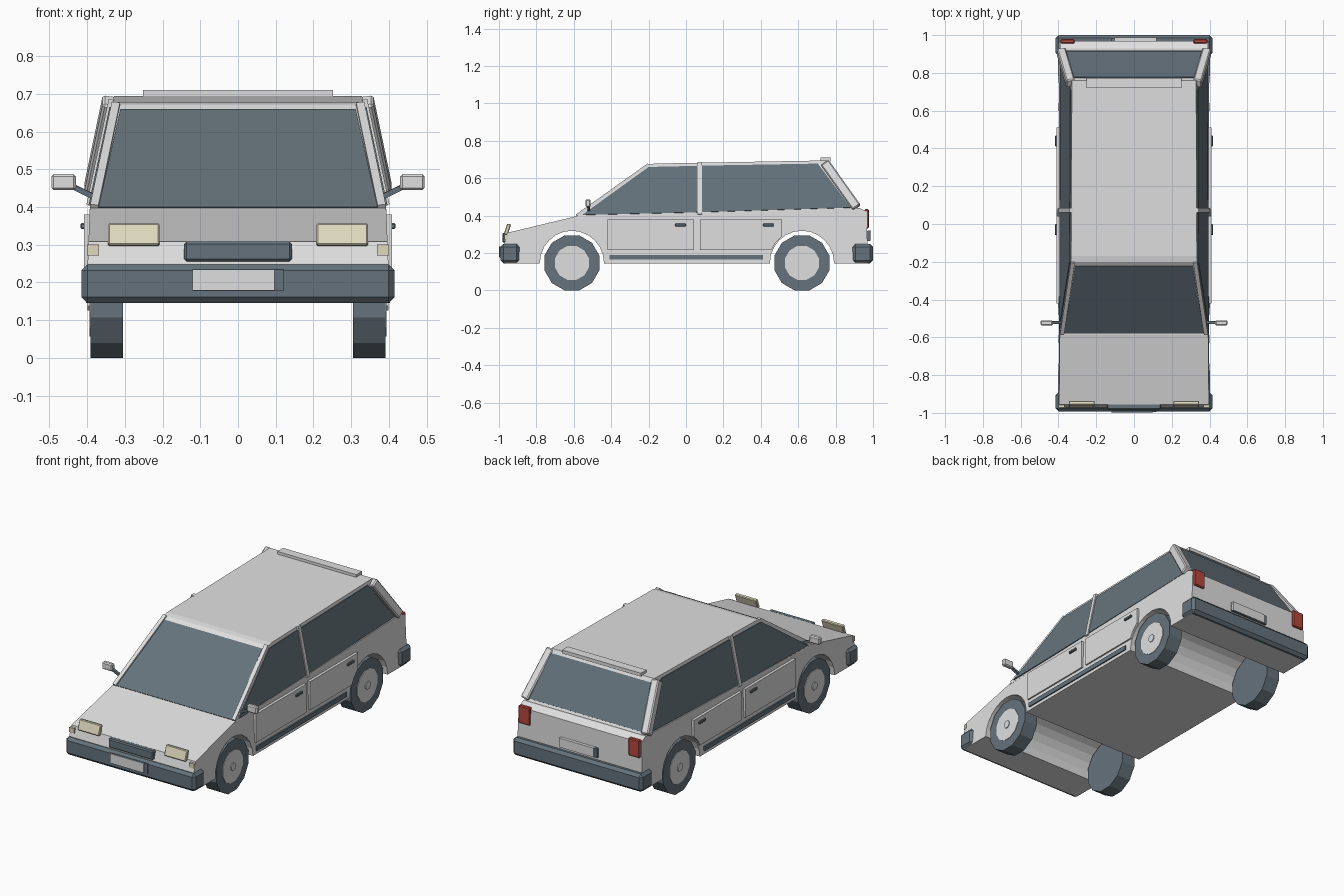
import bpy, bmesh, math
from mathutils import Vector, Matrix

cube = bpy.data.objects.get("Cube")
if cube:
    bpy.data.objects.remove(cube, do_unlink=True)


def material(name, r, g, b):
    m = bpy.data.materials.new(name)
    m.use_nodes = True
    m.diffuse_color = (r, g, b, 1)
    m.node_tree.nodes["Principled BSDF"].inputs["Base Color"].default_value = (r, g, b, 1)
    return m


PAINT = material("pale grey paint", 0.74, 0.74, 0.74)
SLATE = material("slate glass and rubber", 0.13, 0.17, 0.2)
LAMP = material("cream lamp", 0.74, 0.7, 0.52)
RED = material("red lamp", 0.47, 0.065, 0.05)


def finish(name, bm, mat, bevel=0):
    if bevel:
        bmesh.ops.bevel(bm, geom=bm.edges[:], offset=bevel, segments=1, affect='EDGES')
    bmesh.ops.recalc_face_normals(bm, faces=bm.faces[:])
    me = bpy.data.meshes.new(name)
    bm.to_mesh(me)
    bm.free()
    me.materials.append(mat)
    ob = bpy.data.objects.new(name, me)
    bpy.context.collection.objects.link(ob)
    return ob


def skin(name, ring_a, ring_b, mat, bevel=0):
    """Solid between two matching polygons."""
    bm = bmesh.new()
    a = [bm.verts.new(p) for p in ring_a]
    b = [bm.verts.new(p) for p in ring_b]
    bm.faces.new(a)
    bm.faces.new(b[::-1])
    for i in range(len(a)):
        j = (i + 1) % len(a)
        bm.faces.new((a[i], b[i], b[j], a[j]))
    return finish(name, bm, mat, bevel)


def prism(name, pts, offset, mat, bevel=0):
    return skin(name, pts, [Vector(p) + Vector(offset) for p in pts], mat, bevel)


def box(name, lo, hi, mat, bevel=0):
    pts = [(lo[0], lo[1], lo[2]), (hi[0], lo[1], lo[2]), (hi[0], hi[1], lo[2]), (lo[0], hi[1], lo[2])]
    return prism(name, pts, (0, 0, hi[2] - lo[2]), mat, bevel)


def side_box(name, s, lo, hi, mat, bevel=0):
    xs = sorted((s * lo[0], s * hi[0]))
    return box(name, (xs[0], *lo[1:]), (xs[1], *hi[1:]), mat, bevel)


def across(name, profile, half, mat):
    """Side profile spanning the width, with half width set by height."""
    return skin(name, [(half(z), y, z) for y, z in profile],
                [(-half(z), y, z) for y, z in profile], mat)


def beam(name, p, q, width, depth, mat, bevel=0):
    p, q = Vector(p), Vector(q)
    axis = (q - p).normalized()
    u = axis.cross(Vector((1, 0, 0))).normalized()
    v = axis.cross(u)
    pts = [p + u * i * depth / 2 + v * j * width / 2 for i, j in ((1, 1), (1, -1), (-1, -1), (-1, 1))]
    return prism(name, pts, q - p, mat, bevel)


def disc(name, x, y, z, radius, width, sides, mat):
    bm = bmesh.new()
    bmesh.ops.create_cone(bm, cap_ends=True, segments=sides, radius1=radius, radius2=radius, depth=width)
    turn = Matrix.Rotation(math.pi / 2, 4, 'Y') @ Matrix.Rotation(math.pi / sides, 4, 'Z')
    bmesh.ops.transform(bm, matrix=Matrix.Translation((x, y, z)) @ turn, verts=bm.verts[:])
    return finish(name, bm, mat)


def body_half(z):
    return 0.403 - 0.04 * (z - 0.145)


def cabin_half(z):
    return 0.392 - 0.214 * (z - 0.4)


AXLES = {"front": -0.61, "rear": 0.62}
HUB_Z = 0.147
FLOOR = 0.145

# Lower body with open wheel arches
profile = [(-0.965, FLOOR)]
for y in AXLES.values():
    for i in range(13):
        t = math.pi * (1 - i / 12)
        profile.append((y + 0.172 * math.cos(t), FLOOR + 0.174 * math.sin(t)))
profile += [(0.97, FLOOR), (0.968, 0.42), (0.93, 0.44), (-0.585, 0.397), (-0.955, 0.308), (-0.972, 0.25)]
across("lower_body", profile, body_half, PAINT)

# Cabin shell with windscreen and rear window
across("cabin", [(-0.585, 0.39), (-0.2, 0.672), (-0.17, 0.678), (0.76, 0.695), (0.925, 0.43)], cabin_half, PAINT)


def end_glass(name, y0, z0, x0, y1, z1, x1):
    pts = [Vector(p) for p in ((-x0, y0, z0), (x0, y0, z0), (x1, y1, z1), (-x1, y1, z1))]
    out = (pts[1] - pts[0]).cross(pts[2] - pts[1]).normalized()
    if out.z < 0:
        out = -out
    prism(name, [p - out * 0.004 for p in pts], out * 0.009, SLATE)


end_glass("windscreen", -0.578, 0.396, 0.37, -0.222, 0.656, 0.312)
end_glass("rear_window", 0.912, 0.452, 0.365, 0.773, 0.674, 0.318)
box("roof_spoiler", (-0.252, 0.72, 0.69), (0.252, 0.772, 0.71), PAINT)

# Bumpers, grille and number plates
box("front_bumper", (-0.415, -0.992, 0.145), (0.415, -0.89, 0.248), SLATE, 0.016)
box("rear_bumper", (-0.415, 0.89, 0.145), (0.415, 1.0, 0.248), SLATE, 0.016)
box("grille", (-0.143, -0.982, 0.256), (0.143, -0.95, 0.308), SLATE, 0.006)
box("front_plate_holder", (-0.12, -0.996, 0.177), (0.12, -0.985, 0.235), SLATE)
box("front_plate", (-0.12, -1.0, 0.179), (0.097, -0.99, 0.234), PAINT)
box("rear_plate_holder", (-0.12, 0.96, 0.265), (0.12, 0.984, 0.318), SLATE)
box("rear_plate", (-0.1, 0.97, 0.266), (0.12, 0.988, 0.319), PAINT)

WINDOWS = {
    "front": [(-0.555, 0.402), (-0.2, 0.658), (0.062, 0.664), (0.062, 0.416)],
    "rear": [(0.085, 0.417), (0.085, 0.665), (0.705, 0.676), (0.88, 0.441)],
}
DOORS = {
    "front": [(-0.42, 0.215), (-0.42, 0.38), (0.042, 0.38), (0.042, 0.215)],
    "rear": [(0.075, 0.215), (0.075, 0.38), (0.512, 0.38), (0.512, 0.287), (0.475, 0.25), (0.457, 0.215)],
}
HANDLES = {"front": -0.03, "rear": 0.44}

for s, side in ((1, "left"), (-1, "right")):
    for end in ("front", "rear"):
        # Side glass, doors and handles
        prism(f"{end}_{side}_window", [(s * (cabin_half(z) - 0.004), y, z) for y, z in WINDOWS[end]],
              (s * 0.009, 0, 0.002), SLATE)
        prism(f"{end}_{side}_door", [(s * 0.385, y, z) for y, z in DOORS[end]], (s * 0.024, 0, 0), PAINT)
        h = HANDLES[end]
        side_box(f"{end}_{side}_handle", s, (0.4, h - 0.029, 0.342), (0.418, h + 0.029, 0.357), SLATE, 0.003)
        # Wheels
        y = AXLES[end]
        disc(f"{end}_{side}_tyre", s * 0.348, y, HUB_Z, 0.152, 0.086, 12, SLATE)
        disc(f"{end}_{side}_wheel_disc", s * 0.388, y, HUB_Z, 0.094, 0.012, 12, PAINT)
        disc(f"{end}_{side}_hub_cap", s * 0.393, y, HUB_Z, 0.023, 0.012, 8, PAINT)
    side_box(f"{side}_sill_trim", s, (0.39, -0.41, 0.164), (0.409, 0.412, 0.19), SLATE)

    # Pillars
    beam(f"{side}_front_pillar", (s * 0.381, -0.582, 0.398), (s * 0.324, -0.2, 0.67), 0.022, 0.02, PAINT)
    beam(f"{side}_middle_pillar", (s * 0.39, 0.073, 0.405), (s * 0.331, 0.073, 0.684), 0.024, 0.024, PAINT)
    beam(f"{side}_rear_pillar", (s * 0.386, 0.913, 0.443), (s * 0.336, 0.743, 0.682), 0.046, 0.05, PAINT, 0.006)

    # Lamps
    x0, x1 = s * 0.208, s * 0.345
    prism(f"{side}_headlamp", [(x0, -0.975, 0.3), (x1, -0.975, 0.3), (x1, -0.956, 0.357), (x0, -0.956, 0.357)],
          (0, 0.021, -0.004), LAMP, 0.004)
    side_box(f"{side}_indicator", s, (0.368, -0.971, 0.272), (0.4, -0.953, 0.3), LAMP)
    side_box(f"{side}_tail_lamp", s, (0.315, 0.955, 0.332), (0.388, 0.979, 0.434), RED, 0.005)

    # Door mirrors
    beam(f"{side}_mirror_arm", (s * 0.378, -0.52, 0.425), (s * 0.44, -0.522, 0.455), 0.014, 0.014, SLATE)
    side_box(f"{side}_mirror", s, (0.43, -0.537, 0.445), (0.495, -0.51, 0.487), PAINT, 0.006)
